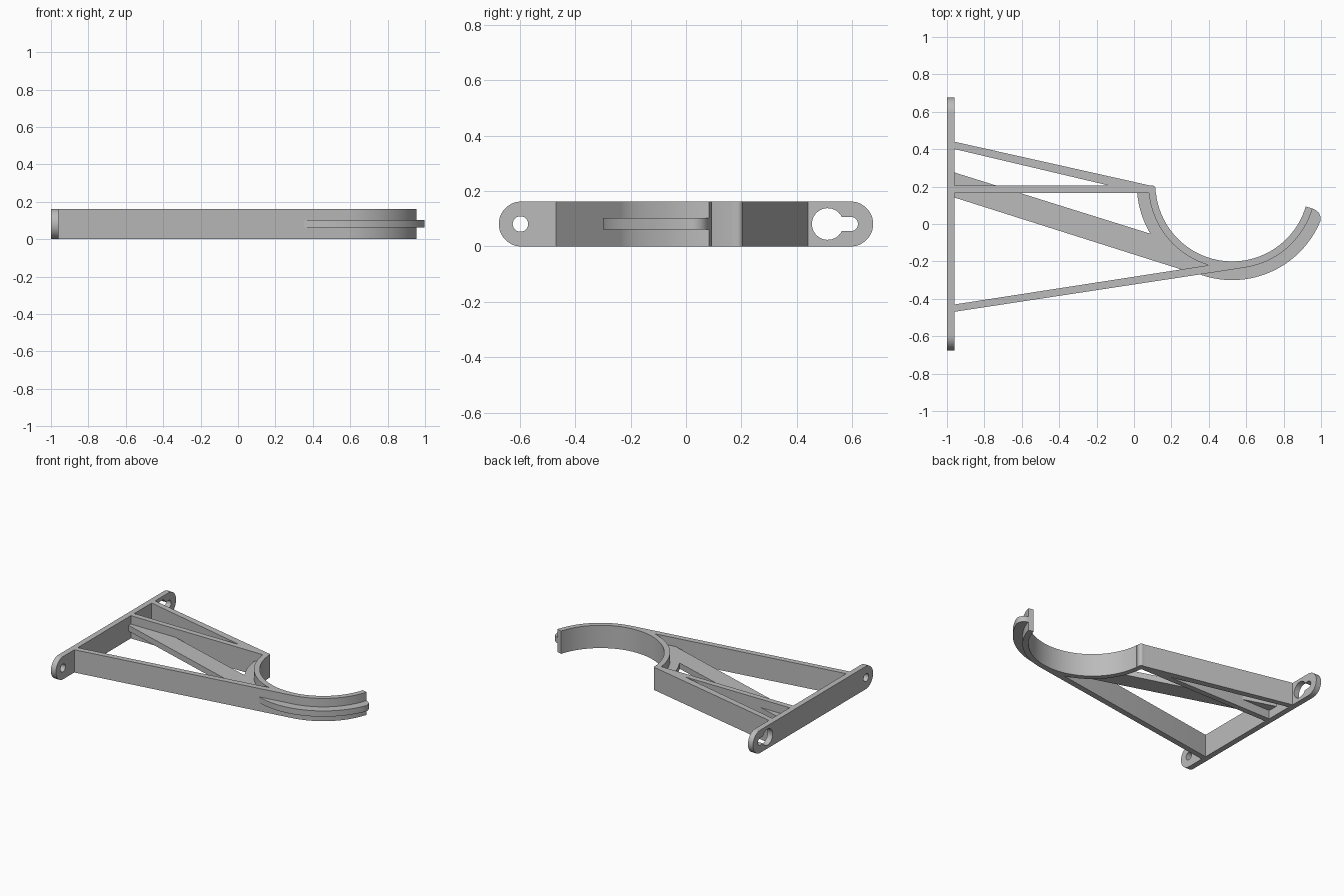
import bpy
import bmesh
from math import radians, cos, sin

old = bpy.data.objects.get("Cube")
if old:
    bpy.data.objects.remove(old, do_unlink=True)

grey = bpy.data.materials.new("light grey plastic")
grey.use_nodes = True
colour = (0.5, 0.5, 0.5, 1)
grey.diffuse_color = colour
grey.node_tree.nodes["Principled BSDF"].inputs["Base Color"].default_value = colour

HEIGHT = 0.162           # full frame height
MID = HEIGHT / 2
HOOK = (0.525, 0.21)     # centre of the hook arc
WEB = (0.061, 0.102)     # bottom and top of the thin webs


def arc(centre, radius, start, end, steps=24):
    """Points along an arc, angles in degrees."""
    angles = [radians(start + (end - start) * i / steps) for i in range(steps + 1)]
    return [(centre[0] + radius * cos(a), centre[1] + radius * sin(a)) for a in angles]


def prism(name, outline, low, high, along_x=False):
    """Extrude an outline along z, or a (y, z) outline along x."""
    bm = bmesh.new()
    verts = [bm.verts.new((low, p, q) if along_x else (p, q, low)) for p, q in outline]
    face = bm.faces.new(verts)
    extruded = bmesh.ops.extrude_face_region(bm, geom=[face])["geom"]
    step = (high - low, 0, 0) if along_x else (0, 0, high - low)
    bmesh.ops.translate(bm, vec=step,
                        verts=[v for v in extruded if isinstance(v, bmesh.types.BMVert)])
    bmesh.ops.recalc_face_normals(bm, faces=bm.faces)
    mesh = bpy.data.meshes.new(name)
    bm.to_mesh(mesh)
    bm.free()
    mesh.materials.append(grey)
    obj = bpy.data.objects.new(name, mesh)
    bpy.context.collection.objects.link(obj)
    return obj


def activate(obj):
    bpy.ops.object.select_all(action="DESELECT")
    obj.select_set(True)
    bpy.context.view_layer.objects.active = obj


# Wall plate with rounded ends
plate = prism("wall_plate", arc((0.594, MID), MID, -90, 90) + arc((-0.594, MID), MID, 90, 270),
              -1, -0.96, True)

# Round screw hole and keyhole
screw_hole = arc((-0.597, MID), 0.028, 0, 345, 23)
keyhole = arc((0.511, MID), 0.057, 27, 333, 32) + arc((0.594, MID), 0.026, -90, 90, 12)
for name, outline in (("screw_hole_cutter", screw_hole), ("keyhole_cutter", keyhole)):
    cutter = prism(name, outline, -1.1, -0.9, True)
    cutter.hide_render = True
    cut = plate.modifiers.new(name, "BOOLEAN")
    cut.operation = "DIFFERENCE"
    cut.solver = "EXACT"
    cut.object = cutter
    activate(plate)
    bpy.ops.object.modifier_apply(modifier=cut.name)
    bpy.data.objects.remove(cutter, do_unlink=True)

# Full-height struts
upper = prism("upper_strut", [(-0.965, 0.402), (-0.965, 0.441), (0.085, 0.206), (-0.11, 0.2)],
              0, HEIGHT)
middle = prism("middle_strut", [(-0.965, 0.166), (0.116, 0.166)]
               + arc((0.096, 0.186), 0.02, 0, 80, 6) + [(-0.965, 0.205)], 0, HEIGHT)
lower = prism("lower_strut", [(-0.965, -0.47), (0.6, -0.232), (0.4, -0.22), (-0.965, -0.431)],
              0, HEIGHT)

# Curved cradle band
cradle = prism("hook_cradle", arc(HOOK, 0.41, 186, 343.5, 48) + arc(HOOK, 0.448, 343.5, 185.6, 48),
               0, HEIGHT)

# Thin rib around the outside of the cradle, with a rounded tip
tip = [arc(HOOK, r, a, a, 1)[0] for r, a in ((0.503, 340), (0.488, 342), (0.468, 343), (0.445, 343.5))]
rib = prism("hook_rib", arc(HOOK, 0.51, 185, 338, 48) + tip + arc(HOOK, 0.43, 343, 185, 48), *WEB)

# Thin diagonal brace
brace = prism("diagonal_brace", [(-0.965, 0.143), (0.3, -0.258), (0.1, -0.056), (-0.965, 0.277)], *WEB)

for part in (plate, upper, middle, lower, cradle, rib, brace):
    activate(part)
    bpy.ops.object.shade_smooth_by_angle(angle=radians(30))
